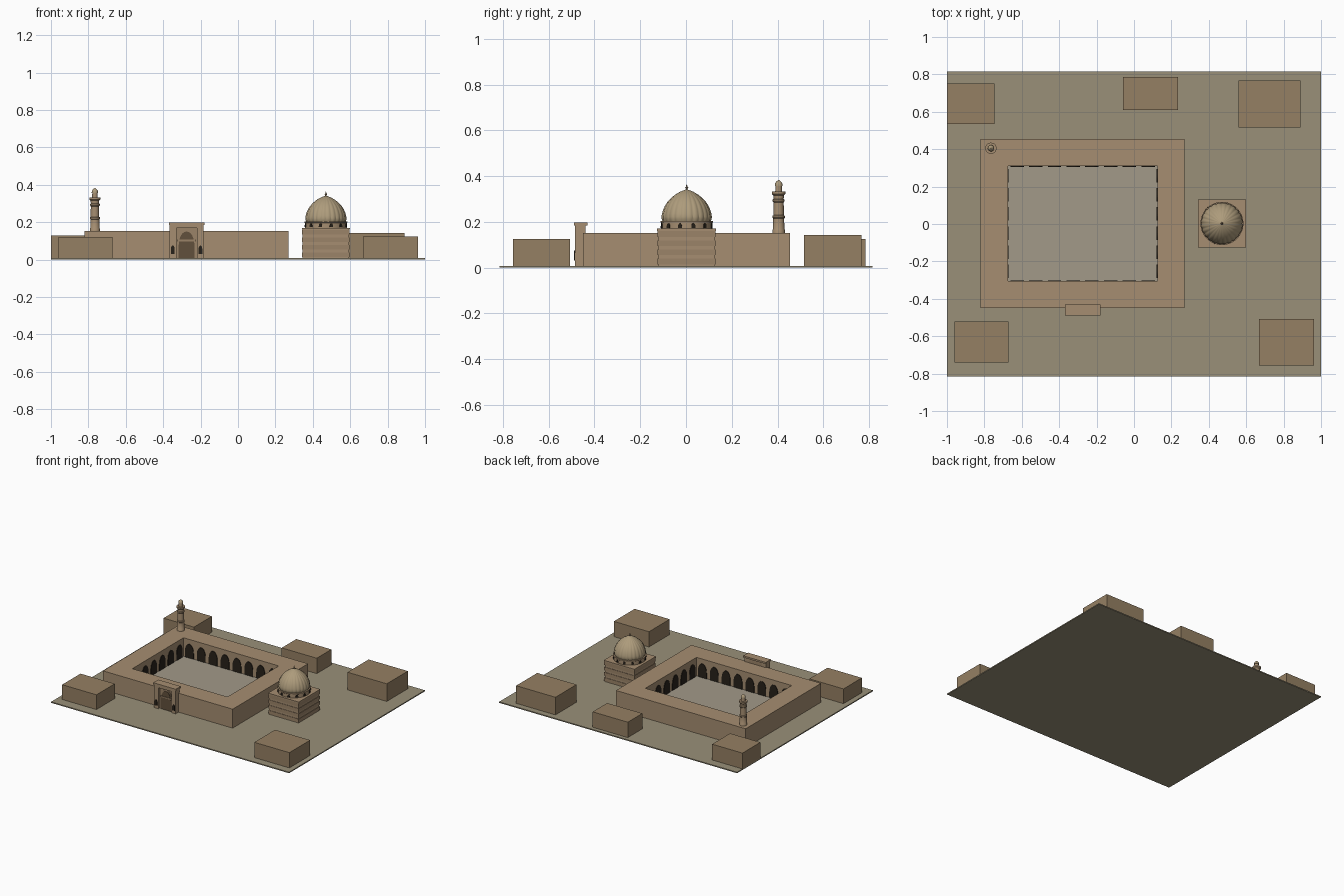
import bpy, bmesh, math
from mathutils import Matrix, Vector

if "Cube" in bpy.data.objects:
    bpy.data.objects.remove(bpy.data.objects["Cube"])


def material(name, r, g, b):
    m = bpy.data.materials.new(name)
    m.diffuse_color = (r, g, b, 1)
    m.use_nodes = True
    m.node_tree.nodes["Principled BSDF"].inputs["Base Color"].default_value = m.diffuse_color
    return m


SAND = material("sandstone", 0.38, 0.27, 0.165)
TRIM = material("trim_stone", 0.33, 0.23, 0.14)
MUD = material("mud_brick", 0.30, 0.215, 0.125)
EARTH = material("earth", 0.32, 0.28, 0.19)
PAVE = material("paving", 0.36, 0.32, 0.25)
DOME = material("dome_stone", 0.42, 0.33, 0.20)
DARK = material("dark_opening", 0.02, 0.015, 0.01)
WOOD = material("door_wood", 0.12, 0.08, 0.045)


def finish(name, bm, mat):
    bmesh.ops.recalc_face_normals(bm, faces=bm.faces)
    me = bpy.data.meshes.new(name)
    bm.to_mesh(me)
    bm.free()
    ob = bpy.data.objects.new(name, me)
    bpy.context.collection.objects.link(ob)
    me.materials.append(mat)
    return ob


def box(name, x0, x1, y0, y1, z0, z1, mat):
    bm = bmesh.new()
    bmesh.ops.create_cube(bm, size=1)
    for v in bm.verts:
        v.co = ((x0 + x1) / 2 + v.co.x * (x1 - x0),
                (y0 + y1) / 2 + v.co.y * (y1 - y0),
                (z0 + z1) / 2 + v.co.z * (z1 - z0))
    return finish(name, bm, mat)


def lathe(name, profile, x, y, mat, segs=32, ribs=0, depth=0.0):
    bm = bmesh.new()
    rings = []
    for r, z in profile:
        ring = []
        for i in range(segs):
            a = math.tau * i / segs
            rr = r * (1 - depth * (1 - abs(math.sin(ribs * a / 2)))) if ribs else r
            ring.append(bm.verts.new((x + rr * math.cos(a), y + rr * math.sin(a), z)))
        rings.append(ring)
    for lo, hi in zip(rings, rings[1:]):
        for i in range(segs):
            j = (i + 1) % segs
            bm.faces.new((lo[i], lo[j], hi[j], hi[i]))
    bm.faces.new(rings[0])
    bm.faces.new(rings[-1])
    ob = finish(name, bm, mat)
    bpy.ops.object.select_all(action='DESELECT')
    ob.select_set(True)
    bpy.context.view_layer.objects.active = ob
    bpy.ops.object.shade_smooth_by_angle(angle=math.radians(35))
    return ob


def arch_outline(w, h, n=6):
    # pointed arch outline in (u, z), base centred on u = 0
    h0 = h - 0.85 * w
    right = [(w / 2, 0)]
    for i in range(n + 1):
        t = i / n
        right.append((w / 2 * math.cos(t * math.pi / 2) ** 0.85 if i < n else 0,
                      h0 + (h - h0) * math.sin(t * math.pi / 2) ** 1.15))
    return right + [(-u, z) for u, z in reversed(right[:-1])]


def arches(name, places, w, h, thick, mat):
    # places: (x, y, z, angle); angle 0 faces -y
    bm = bmesh.new()
    for x, y, z, ang in places:
        m = Matrix.Translation((x, y, z)) @ Matrix.Rotation(ang, 4, 'Z')
        pts = arch_outline(w, h)
        f = bm.faces.new([bm.verts.new(m @ Vector((u, 0, v))) for u, v in pts])
        out = bmesh.ops.extrude_face_region(bm, geom=[f])
        off = m.to_3x3() @ Vector((0, -thick, 0))
        for v in out["geom"]:
            if isinstance(v, bmesh.types.BMVert):
                v.co += off
    return finish(name, bm, mat)


G = 0.008
# ground slab
box("ground_slab", -1, 1, -0.815, 0.815, 0, G, EARTH)

# courtyard building: four wings around a paved court
X0, X1, Y0, Y1 = -0.82, 0.27, -0.45, 0.455
CX0, CX1, CY0, CY1 = -0.675, 0.125, -0.305, 0.31
H = 0.152
box("front_wing", X0, X1, Y0, CY0, G, H, SAND)
box("back_wing", X0, X1, CY1, Y1, G, H, SAND)
box("left_wing", X0, CX0, CY0, CY1, G, H, SAND)
box("right_wing", CX1, X1, CY0, CY1, G, H, SAND)
box("court_paving", CX0, CX1, CY0, CY1, G, 0.012, PAVE)

# arcade openings
places = []
for i in range(8):
    x = CX0 + (CX1 - CX0) * (i + 0.5) / 8
    places += [(x, CY1, 0.012, 0), (x, CY0, 0.012, math.pi)]
for i in range(6):
    y = CY0 + (CY1 - CY0) * (i + 0.5) / 6
    places += [(CX0, y, 0.012, math.pi / 2), (CX1, y, 0.012, -math.pi / 2)]
arches("arcade_openings", places, 0.072, 0.105, 0.004, DARK)

# entrance portal
GX = -0.275
for s, side in ((-1, "left"), (1, "right")):
    a, b = sorted((GX + s * 0.055, GX + s * 0.09))
    box("portal_pier_" + side, a, b, -0.485, -0.44, G, 0.185, SAND)
box("portal_back", GX - 0.056, GX + 0.056, -0.466, -0.44, G, 0.185, TRIM)
box("portal_lintel", GX - 0.056, GX + 0.056, -0.485, -0.44, 0.168, 0.185, SAND)
box("portal_cornice", GX - 0.095, GX + 0.095, -0.49, -0.43, 0.185, 0.198, SAND)
arches("portal_arch", [(GX, -0.466, G, 0)], 0.1, 0.155, 0.004, TRIM)
arches("portal_door", [(GX, -0.47, G, 0)], 0.084, 0.142, 0.003, WOOD)
box("portal_door_beam", GX - 0.048, GX + 0.048, -0.477, -0.466, 0.098, 0.107, TRIM)
arches("portal_niches", [(GX + s * 0.074, -0.485, 0.03, 0) for s in (-1, 1)],
       0.02, 0.045, 0.004, DARK)

# minaret on the rear left corner
lathe("minaret", [(0.027, 0.14), (0.027, 0.165), (0.025, 0.168), (0.024, 0.215),
                  (0.027, 0.218), (0.027, 0.226), (0.023, 0.229), (0.022, 0.285),
                  (0.026, 0.29), (0.026, 0.297), (0.022, 0.3), (0.023, 0.315),
                  (0.03, 0.322), (0.03, 0.333), (0.015, 0.333), (0.014, 0.358)],
      -0.765, 0.405, SAND, 20)
lathe("minaret_cap", [(0.017, 0.356), (0.017, 0.362), (0.015, 0.37),
                      (0.009, 0.377), (0.001, 0.383)], -0.765, 0.405, DOME, 20)

# domed tomb: square base with banded courses
TX, TY = 0.47, 0.003


def square(name, half, z0, z1, mat):
    box(name, TX - half, TX + half, TY - half, TY + half, z0, z1, mat)


square("tomb_base", 0.124, G, 0.165, SAND)
for i, z in enumerate((0.014, 0.054, 0.094, 0.134)):
    square("tomb_course_%d" % (i + 1), 0.127, z, z + 0.025, TRIM)
square("tomb_cornice", 0.129, 0.16, 0.17, SAND)

# drum, windows, ribbed dome and finial
lathe("tomb_drum", [(0.112, 0.165), (0.112, 0.196), (0.115, 0.198), (0.115, 0.203),
                    (0.1, 0.204)], TX, TY, SAND, 48)
wins = []
for i in range(12):
    a = math.tau * (i + 0.5) / 12
    wins.append((TX + 0.11 * math.cos(a), TY + 0.11 * math.sin(a), 0.174, a + math.pi / 2))
arches("drum_windows", wins, 0.018, 0.02, 0.005, DARK)
lathe("ribbed_dome", [(0.106, 0.202), (0.11, 0.212), (0.111, 0.222), (0.109, 0.235),
                      (0.104, 0.252), (0.096, 0.27), (0.084, 0.288), (0.068, 0.305),
                      (0.049, 0.32), (0.028, 0.332), (0.01, 0.339), (0.001, 0.342)],
      TX, TY, DOME, 144, 24, 0.03)
lathe("dome_finial", [(0.004, 0.335), (0.004, 0.345), (0.007, 0.349), (0.004, 0.353),
                      (0.001, 0.363)], TX, TY, TRIM, 12)

# surrounding houses
houses = [(-1.0, -0.745, 0.535, 0.75, 0.128), (-0.06, 0.235, 0.61, 0.785, 0.125),
          (0.56, 0.89, 0.515, 0.768, 0.142), (-0.96, -0.672, -0.74, -0.52, 0.12),
          (0.667, 0.962, -0.757, -0.508, 0.124)]
for i, (x0, x1, y0, y1, h) in enumerate(houses):
    box("house_%d" % (i + 1), x0, x1, y0, y1, G, h, MUD)
